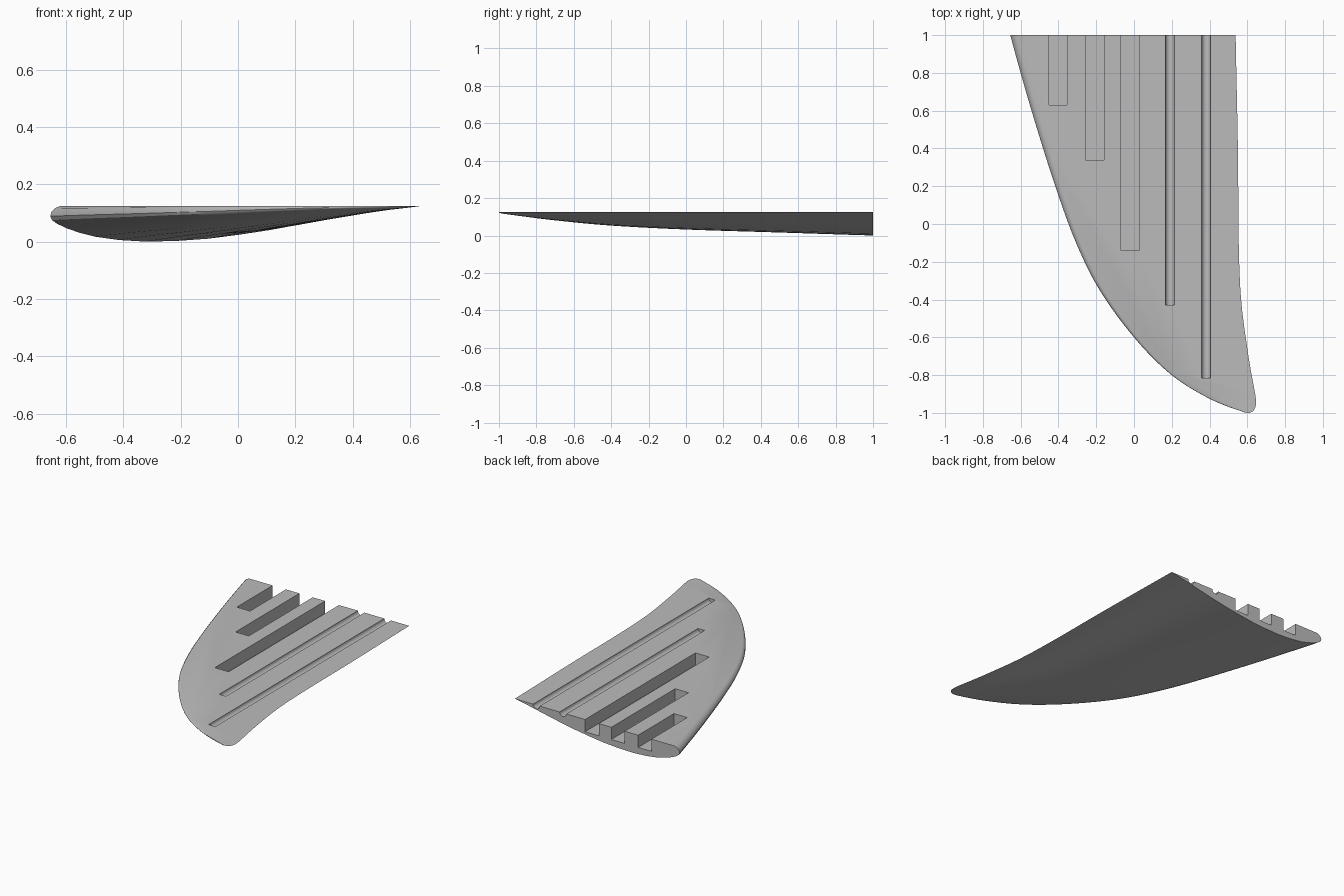
import bpy, bmesh, math
from mathutils import Matrix

if "Cube" in bpy.data.objects:
    bpy.data.objects.remove(bpy.data.objects["Cube"], do_unlink=True)

TOP = 0.125
grey = bpy.data.materials.new("plain_grey")
grey.use_nodes = True
COLOUR = (0.5, 0.5, 0.5, 1)
grey.diffuse_color = COLOUR
grey.node_tree.nodes["Principled BSDF"].inputs["Base Color"].default_value = COLOUR


def smooth(points, t):
    """Cubic interpolation through (t, value) points."""
    n = len(points)

    def slope(i):
        a, b = points[max(i - 1, 0)], points[min(i + 1, n - 1)]
        return (b[1] - a[1]) / (b[0] - a[0])

    i = 0
    while i < n - 2 and t > points[i + 1][0]:
        i += 1
    (t0, p0), (t1, p1) = points[i], points[i + 1]
    h = t1 - t0
    u = (t - t0) / h
    return ((1 + 2 * u) * (1 - u) ** 2 * p0 + u * (1 - u) ** 2 * h * slope(i)
            + u * u * (3 - 2 * u) * p1 + u * u * (u - 1) * h * slope(i + 1))


def span(points):
    """Re-space (y, value) points so the rounded tip stays smooth."""
    return [(math.sqrt((y + 1) / 2), v) for y, v in points]


# Outline: leading edge, trailing edge and depth along the length
leading = span([(-1, .605), (-.985, .55), (-.925, .4), (-.8, .2), (-.6, 0), (-.32, -.2),
                (-.08, -.315), (.18, -.41), (.46, -.5), (1, -.655)])
trailing = span([(-1, .605), (-.985, .635), (-.945, .646), (-.875, .637), (-.66, .6),
                 (-.4, .567), (-.13, .555), (.4, .55), (1, .538)])
depth = span([(-1, 0), (-.9, .019), (-.7, .044), (-.4, .072), (0, .093), (.5, .109), (1, .125)])

# Half-foil section: (fraction of chord, fraction of depth)
foil = [(.03, 0), (.013, .07), (.003, .18), (0, .29), (.005, .4), (.02, .5), (.046, .62),
        (.085, .75), (.13, .86), (.2, .955), (.28, 1), (.37, .98), (.46, .92), (.55, .81),
        (.64, .68), (.72, .54), (.8, .385), (.885, .21), (.94, .105), (1, 0)]

# Blade body lofted from tip to root
bm = bmesh.new()
STATIONS = 64
rings = []
for k in range(STATIONS + 1):
    s = k / STATIONS
    a, b, d = smooth(leading, s), smooth(trailing, s), smooth(depth, s)
    if k == 0:
        rings.append([bm.verts.new((a, -1, TOP))] * len(foil))
    else:
        rings.append([bm.verts.new((a + (b - a) * u, 2 * s * s - 1, TOP - d * v)) for u, v in foil])
for r0, r1 in zip(rings, rings[1:]):
    for i in range(len(foil) - 1):
        bm.faces.new(dict.fromkeys((r0[i], r0[i + 1], r1[i + 1], r1[i])))
bm.faces.new(rings[-1])
# Flat upper side as a single face
bm.faces.new([r[0] for r in rings] + [r[-1] for r in reversed(rings[1:])])
bmesh.ops.recalc_face_normals(bm, faces=bm.faces)
mesh = bpy.data.meshes.new("fin_blade")
bm.to_mesh(mesh)
bm.free()
blade = bpy.data.objects.new("fin_blade", mesh)
bpy.context.collection.objects.link(blade)
mesh.materials.append(grey)

# Cutters: three square slots and two round grooves, open at the root
cut = bmesh.new()
END = 1.1
for x, y, w in [(-.402, .63, .096), (-.208, .34, .096), (-.02, -.14, .1)]:
    bmesh.ops.create_cube(cut, size=1, matrix=Matrix.Translation((x, (y + END) / 2, TOP))
                          @ Matrix.Diagonal((w, END - y, .16, 1)))
for x, y in [(.19, -.43), (.382, -.815)]:
    bmesh.ops.create_cone(cut, cap_ends=True, segments=24, radius1=.024, radius2=.024, depth=END - y,
                          matrix=Matrix.Translation((x, (y + END) / 2, TOP))
                          @ Matrix.Rotation(math.pi / 2, 4, 'X'))
cut_mesh = bpy.data.meshes.new("slot_cutters")
cut.to_mesh(cut_mesh)
cut.free()
cut_mesh.materials.append(grey)
cutter = bpy.data.objects.new("slot_cutters", cut_mesh)
bpy.context.collection.objects.link(cutter)

bpy.context.view_layer.objects.active = blade
blade.select_set(True)
mod = blade.modifiers.new("slots", 'BOOLEAN')
mod.operation = 'DIFFERENCE'
mod.solver = 'EXACT'
mod.object = cutter
bpy.ops.object.modifier_apply(modifier=mod.name)
bpy.data.objects.remove(cutter, do_unlink=True)
bpy.ops.object.shade_smooth_by_angle(angle=math.radians(30))
